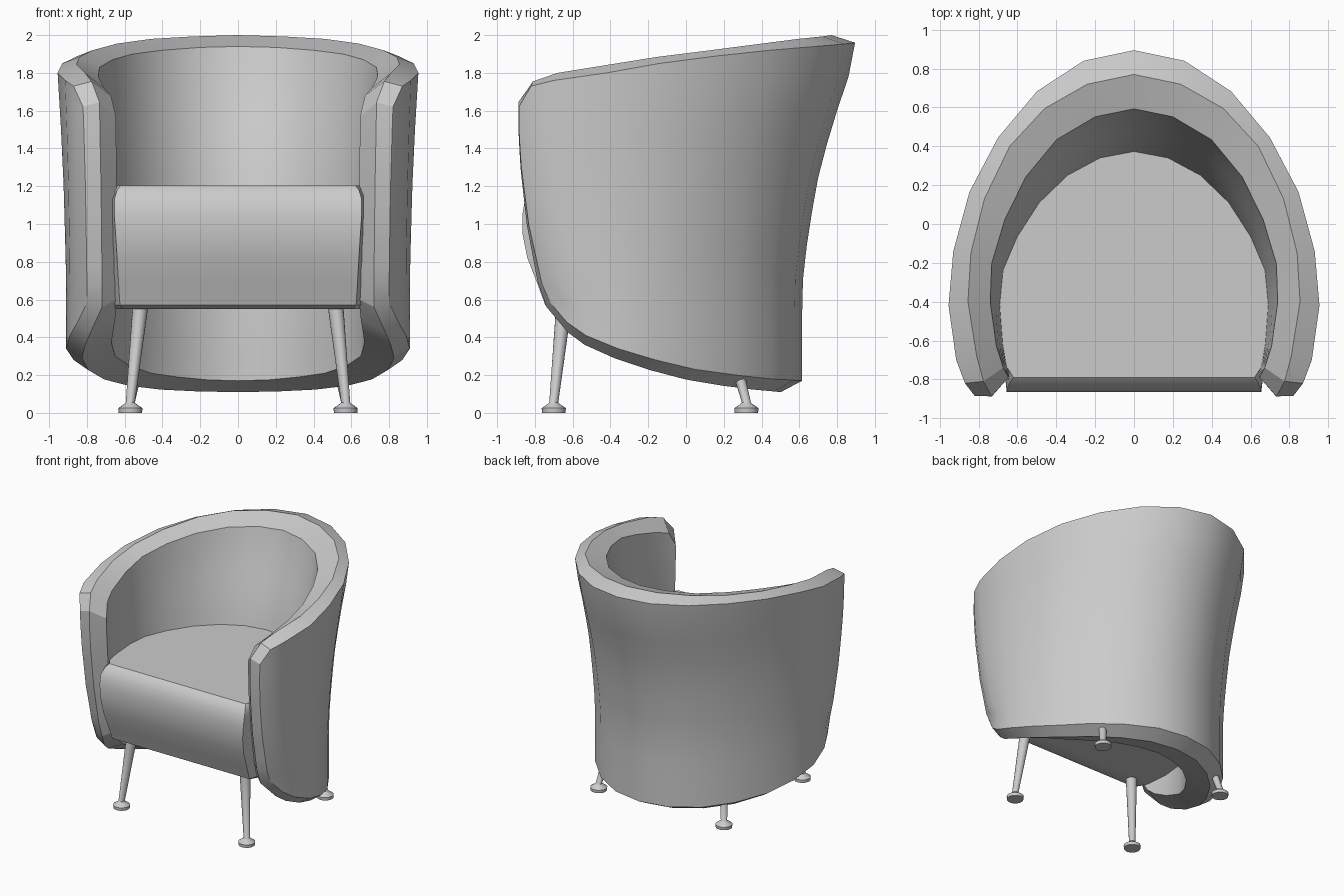
import bpy, bmesh, math
from mathutils import Vector

cube = bpy.data.objects.get("Cube")
if cube:
    bpy.data.objects.remove(cube, do_unlink=True)

grey = bpy.data.materials.new("light_grey")
grey.use_nodes = True
grey.diffuse_color = (0.6, 0.6, 0.6, 1)
grey.node_tree.nodes["Principled BSDF"].inputs["Base Color"].default_value = (0.6, 0.6, 0.6, 1)


def finish(name, bm, angle=30):
    bmesh.ops.remove_doubles(bm, verts=bm.verts, dist=0.0005)
    bmesh.ops.recalc_face_normals(bm, faces=bm.faces)
    mesh = bpy.data.meshes.new(name)
    bm.to_mesh(mesh)
    bm.free()
    ob = bpy.data.objects.new(name, mesh)
    ob.data.materials.append(grey)
    bpy.context.collection.objects.link(ob)
    bpy.ops.object.select_all(action='DESELECT')
    ob.select_set(True)
    bpy.context.view_layer.objects.active = ob
    bpy.ops.object.shade_smooth_by_angle(angle=math.radians(angle))
    return ob


def interp(table, z):
    if z <= table[0][0]:
        return table[0][1]
    for (a, p), (b, q) in zip(table, table[1:]):
        if z <= b:
            return p + (q - p) * (z - a) / (b - a)
    return table[-1][1]


# Half-plan rails from the middle of the back round to the arm front
OUT_TOP = [(0, .895, 1.96), (.26, .84, 1.953), (.5, .685, 1.94), (.7, .45, 1.92), (.85, .17, 1.89),
           (.935, -.14, 1.85), (.96, -.42, 1.80), (.92, -.7, 1.76), (.875, -.82, 1.73), (.83, -.885, 1.62)]
RIDGE = [(0, .77, 2.0), (.24, .72, 1.993), (.46, .595, 1.98), (.64, .4, 1.955), (.77, .13, 1.92),
         (.84, -.15, 1.885), (.855, -.4, 1.845), (.81, -.68, 1.80), (.775, -.81, 1.755)]
IN_TOP = [(0, .595, 1.94), (.2, .555, 1.935), (.4, .44, 1.92), (.56, .25, 1.9), (.67, .03, 1.87),
          (.74, -.2, 1.83), (.75, -.4, 1.78), (.72, -.63, 1.72), (.68, -.74, 1.68), (.65, -.79, 1.57)]
OUT_LOW = [(0, .615, .17), (.24, .575, .173), (.46, .45, .18), (.64, .27, .2), (.78, .05, .23),
           (.87, -.16, .28), (.91, -.36, .34), (.89, -.53, .41), (.85, -.63, .48), (.8, -.7, .58)]
IN_LOW = [(0, .29, .17), (.165, .26, .175), (.32, .18, .19), (.46, .06, .21), (.575, -.1, .25),
          (.65, -.25, .3), (.67, -.42, .37), (.66, -.55, .44), (.65, -.62, .5), (.64, -.66, .6)]
FLARE = [(.65, 0), (.8, .04), (1.2, .26), (1.5, .54), (1.8, .9), (1.95, 1)]
LEAN = [(.55, 0), (.65, .3), (1.0, .72), (1.3, .93), (1.5, 1)]
ROWS = 10
LAST = len(OUT_TOP) - 1


def wall_point(low, top, z):
    f = interp(FLARE, z)
    g = f if top[1] > low[1] else interp(LEAN, z)
    return Vector((low[0] + (top[0] - low[0]) * f, low[1] + (top[1] - low[1]) * g, z))


def column(low, top):
    return [wall_point(low, top, low[2] + (top[2] - low[2]) * r / ROWS) for r in range(ROWS + 1)]


# Wrapped back and arms: two walls joined by a ridged rim
outer = [column(a, b) for a, b in zip(OUT_LOW, OUT_TOP)]
inner = [column(a, b) for a, b in zip(IN_LOW, IN_TOP)]
front = [o.lerp(i, .5) + Vector((0, -.05, 0)) for o, i in zip(outer[-1], inner[-1])]
front[0] += Vector((0, .01, -.03))
front[-1] += Vector((0, 0, .05))
top_ridge = [Vector(p) for p in RIDGE] + [front[-1]]
low_ridge = [outer[c][0].lerp(inner[c][0], .35) + Vector((0, 0, -.06)) for c in range(LAST)] + [front[0]]

bm = bmesh.new()


def strip(a, b):
    for k in range(len(a) - 1):
        for s in (1, -1):
            quad = [bm.verts.new((p.x * s, p.y, p.z)) for p in (a[k], a[k + 1], b[k + 1], b[k])]
            bm.faces.new(quad)


for c in range(LAST):
    strip(outer[c], outer[c + 1])
    strip(inner[c], inner[c + 1])
for row, ridge in ((ROWS, top_ridge), (0, low_ridge)):
    strip([col[row] for col in outer], ridge)
    strip(ridge, [col[row] for col in inner])
strip(outer[-1], front)
strip(front, inner[-1])
finish("wrapped_back_and_arms", bm, 24)

# Seat cushion: stacked outlines with a bulging front, tucked into the wall
LEVELS = [(.55, -.70, .61), (.57, -.745, .625), (.68, -.785, .632), (.82, -.84, .64), (.95, -.866, .648),
          (1.05, -.866, .655), (1.13, -.853, .655), (1.18, -.82, .64), (1.205, -.79, .62)]
bm = bmesh.new()
loops = []
for z, y, x in LEVELS:
    half = [Vector((x, y, z))]
    for c in range(LAST - 1, -1, -1):
        p = wall_point(IN_LOW[c], IN_TOP[c], z)
        p.x *= 1.03
        p.y += .02
        half.append(p)
    half[1].y = max(half[1].y, y + .06)
    outline = half + [Vector((-p.x, p.y, p.z)) for p in half[-2::-1]]
    loops.append([bm.verts.new(p) for p in outline])
for a, b in zip(loops, loops[1:]):
    n = len(a)
    for k in range(n):
        bm.faces.new((a[k], a[(k + 1) % n], b[(k + 1) % n], b[k]))
bm.faces.new(loops[0][::-1])
bm.faces.new(loops[-1])
finish("seat_cushion", bm, 28)


# Tapered splayed legs, each with a flat disc foot
def leg(name, foot, top, r_top):
    bm = bmesh.new()
    foot, top = Vector(foot), Vector(top)
    rings = [(foot, .062), (foot + Vector((0, 0, .025)), .064), (foot + Vector((0, 0, .05)), .028),
             (foot + Vector((0, 0, .055)), .024), (top, r_top)]
    sides = 16
    loops = [[bm.verts.new((p.x + r * math.cos(2 * math.pi * k / sides),
                            p.y + r * math.sin(2 * math.pi * k / sides), p.z))
              for k in range(sides)] for p, r in rings]
    for a, b in zip(loops, loops[1:]):
        for k in range(sides):
            bm.faces.new((a[k], a[(k + 1) % sides], b[(k + 1) % sides], b[k]))
    bm.faces.new(loops[0][::-1])
    bm.faces.new(loops[-1])
    finish(name, bm, 35)


for side, s in (("left", 1), ("right", -1)):
    leg("front_leg_" + side, (s * .57, -.7, 0), (s * .515, -.645, .58), .042)
    leg("rear_leg_" + side, (s * .57, .32, 0), (s * .535, .27, .24), .032)
